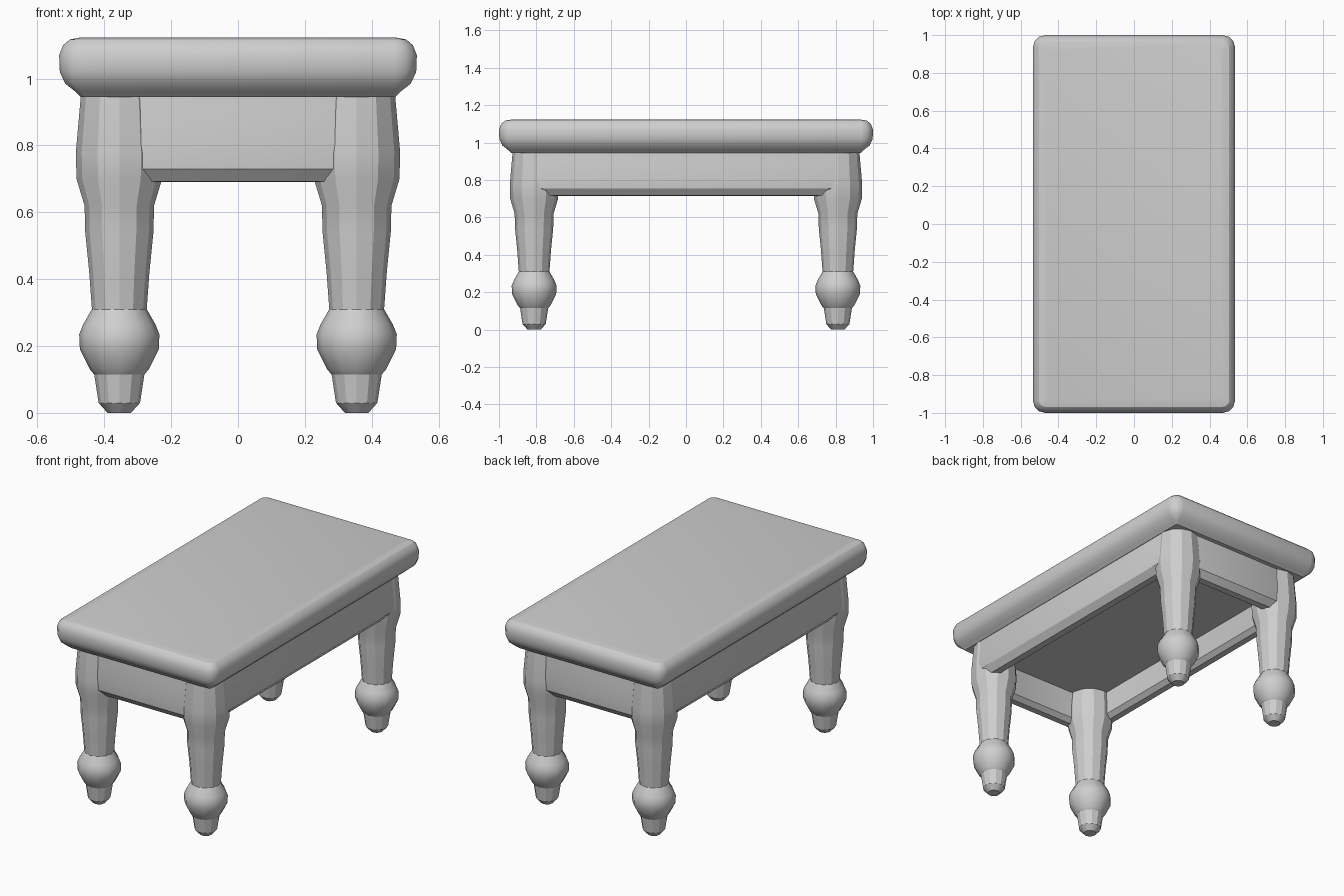
import bpy, bmesh, math

cube = bpy.data.objects.get("Cube")
if cube:
    bpy.data.objects.remove(cube, do_unlink=True)

GREY = (0.62, 0.62, 0.62, 1)
grey = bpy.data.materials.new("plain_grey")
grey.use_nodes = True
grey.diffuse_color = GREY
grey.node_tree.nodes["Principled BSDF"].inputs["Base Color"].default_value = GREY


def rounded_rect(hx, hy, r, steps=3):
    """Corner arcs of a rounded rectangle, counter-clockwise."""
    points = []
    for i, (sx, sy) in enumerate([(1, 1), (-1, 1), (-1, -1), (1, -1)]):
        for k in range(steps + 1):
            a = math.pi / 2 * (i + k / steps)
            points.append((sx * (hx - r) + r * math.cos(a),
                           sy * (hy - r) + r * math.sin(a)))
    return points


def loft(name, hx, hy, r, profile, centre=(0, 0), end_drop=0):
    """Sweep a profile of (inset, z) around a rounded rectangle and cap it."""
    bm = bmesh.new()
    rings = []
    for inset, z in profile:
        ring = []
        for x, y in rounded_rect(hx - inset, hy - inset, max(r - inset, 0.015)):
            drop = end_drop if z < 0.78 and abs(y) > 0.81 else 0
            ring.append(bm.verts.new((x + centre[0], y + centre[1], z - drop)))
        rings.append(ring)
    n = len(rings[0])
    for low, high in zip(rings, rings[1:]):
        for i in range(n):
            j = (i + 1) % n
            bm.faces.new((low[i], low[j], high[j], high[i]))
    bm.faces.new(rings[0])
    bm.faces.new(rings[-1])
    bmesh.ops.remove_doubles(bm, verts=bm.verts, dist=0.0005)
    bmesh.ops.recalc_face_normals(bm, faces=bm.faces)
    mesh = bpy.data.meshes.new(name)
    bm.to_mesh(mesh)
    bm.free()
    mesh.materials.append(grey)
    obj = bpy.data.objects.new(name, mesh)
    bpy.context.collection.objects.link(obj)
    bpy.ops.object.select_all(action="DESELECT")
    obj.select_set(True)
    bpy.context.view_layer.objects.active = obj
    bpy.ops.object.shade_smooth_by_angle(angle=math.radians(28))
    return obj


# Table top with a thick rolled edge
loft("table_top", 0.535, 1.0, 0.065, [
    (0.065, 0.945), (0.05, 0.96), (0.018, 0.985), (0.002, 1.02),
    (0, 1.07), (0.012, 1.1), (0.032, 1.117), (0.065, 1.123)])

# Apron: outer wall, rounded lower lip, inner wall and recessed underside
loft("apron", 0.48, 0.922, 0.125, [
    (0.014, 0.96), (0.01, 0.9), (0, 0.8), (0.004, 0.755),
    (0.035, 0.717), (0.075, 0.715), (0.1, 0.74), (0.1, 0.88)], end_drop=0.025)

# Turned legs, as (radius, z) from foot to apron
LEG = [(0.035, 0.0), (0.062, 0.03), (0.075, 0.115), (0.088, 0.13),
       (0.118, 0.19), (0.12, 0.235), (0.108, 0.265), (0.082, 0.31),
       (0.09, 0.42), (0.102, 0.54), (0.104, 0.62), (0.128, 0.7),
       (0.13, 0.78), (0.115, 0.95)]
WIDEST = 0.13
leg_profile = [(WIDEST - radius, z) for radius, z in LEG]
for end, y in (("front", -0.812), ("back", 0.812)):
    for side, x in (("left", 0.355), ("right", -0.355)):
        loft(f"{end}_{side}_leg", WIDEST, WIDEST, WIDEST, leg_profile, (x, y))
